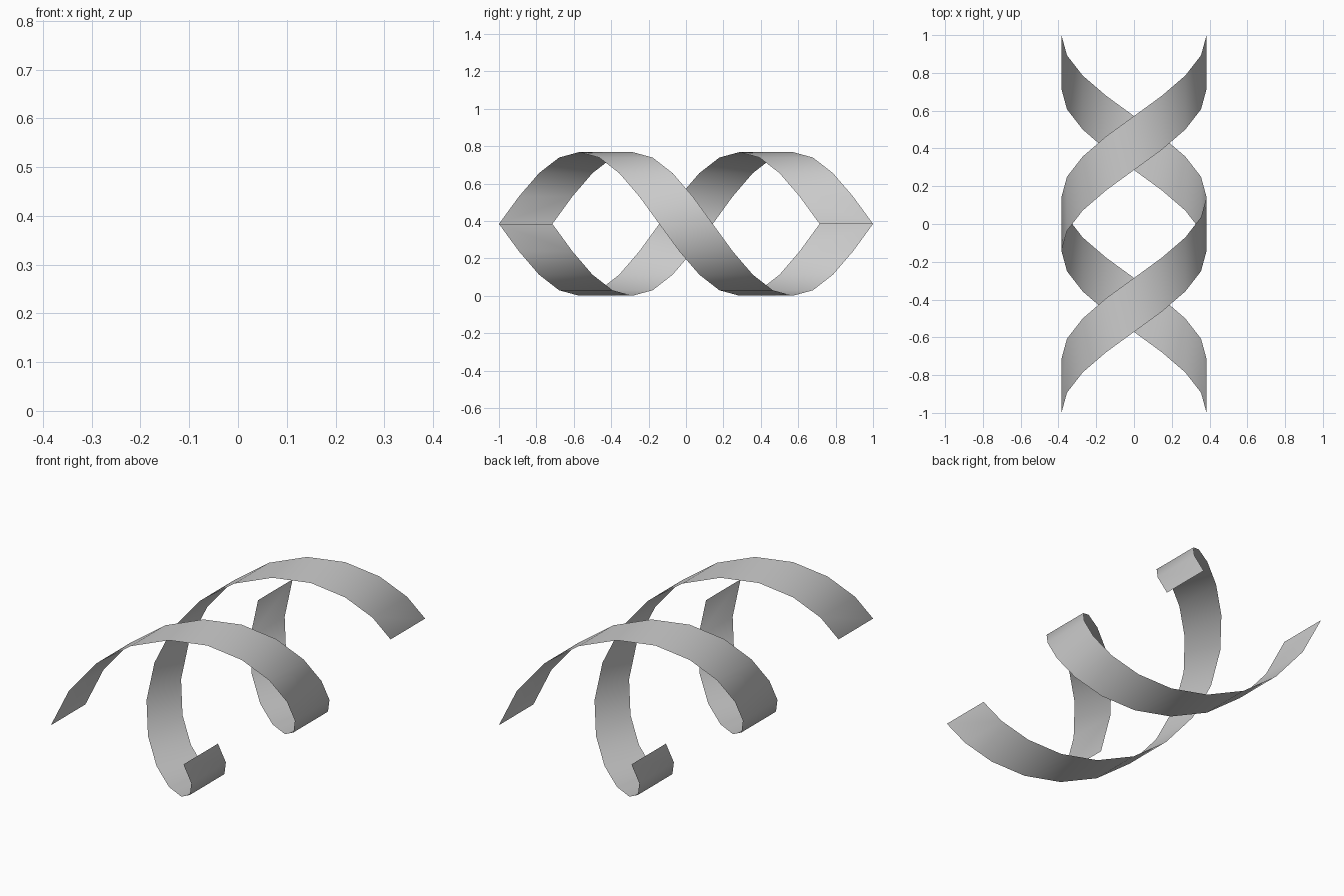
import bpy, bmesh
from math import cos, sin, tau

if "Cube" in bpy.data.objects:
    bpy.data.objects.remove(bpy.data.objects["Cube"])

RADIUS = 0.384      # helix radius about the y axis
WIDTH = 2 / 7       # ribbon width along y
PITCH = 2 - WIDTH   # one full turn
STEPS = 16


def ribbon(name, side):
    """One full turn of a flat, zero-thickness helical ribbon."""
    bm = bmesh.new()
    rows = []
    for i in range(STEPS + 1):
        t = tau * i / STEPS
        x = side * RADIUS * cos(t)
        z = RADIUS - side * RADIUS * sin(t)
        y = -1 + PITCH * i / STEPS
        rows.append([bm.verts.new((x, y + w, z)) for w in (0, WIDTH)])
    for a, b in zip(rows, rows[1:]):
        face = bm.faces.new((a[0], b[0], b[1], a[1]))
        face.smooth = True
    # normals point away from the helix axis
    bm.normal_update()
    for face in bm.faces:
        c = face.calc_center_median()
        if face.normal.x * c.x + face.normal.z * (c.z - RADIUS) < 0:
            face.normal_flip()
    mesh = bpy.data.meshes.new(name)
    bm.to_mesh(mesh)
    bm.free()
    obj = bpy.data.objects.new(name, mesh)
    bpy.context.collection.objects.link(obj)
    return obj


# Two strands half a turn apart
ribbon("helix_strand_left", -1)
ribbon("helix_strand_right", 1)
